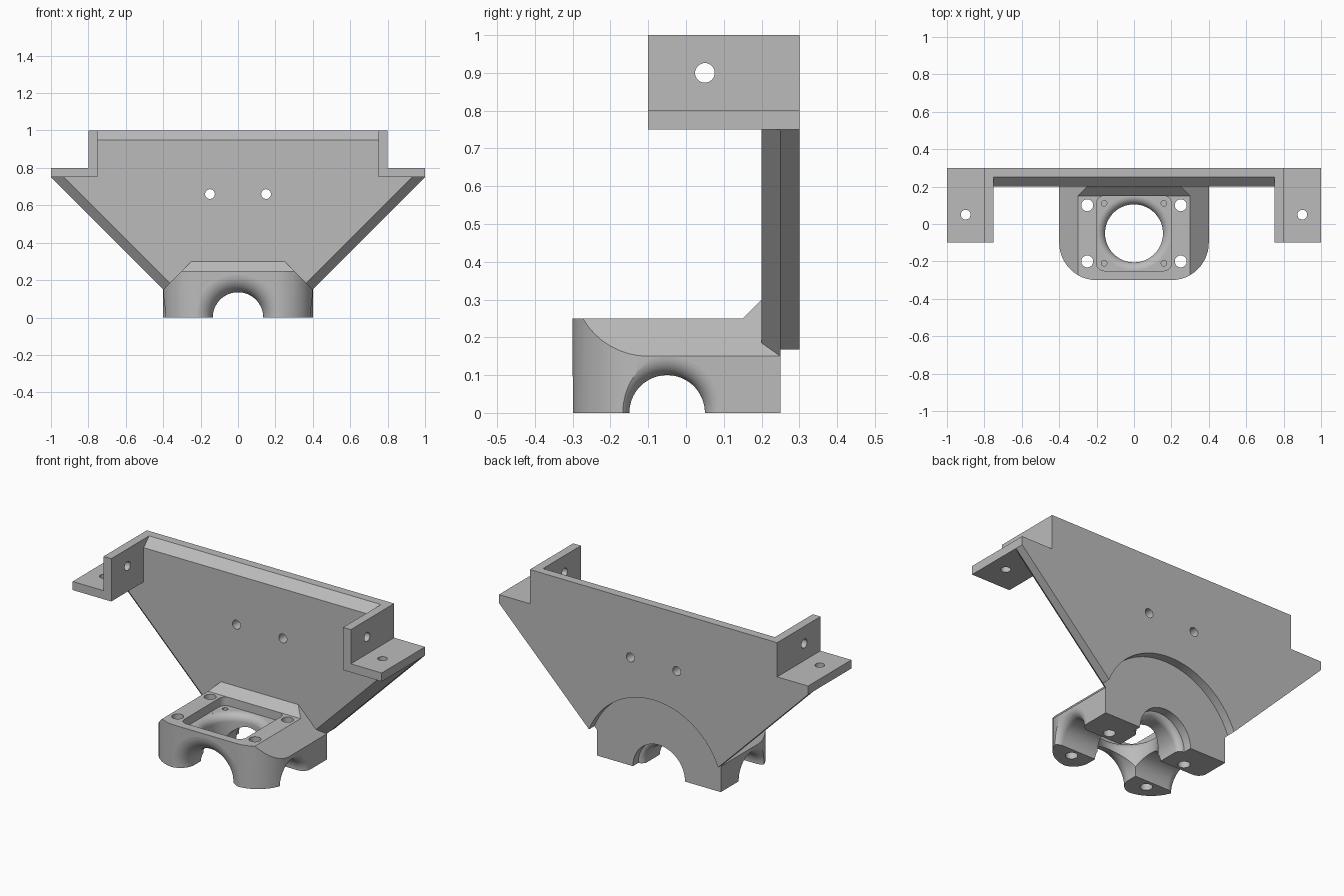
import bpy, bmesh
from math import sin, cos, pi, radians

cube = bpy.data.objects.get("Cube")
if cube:
    bpy.data.objects.remove(cube, do_unlink=True)

grey = bpy.data.materials.new("plain grey")
grey.use_nodes = True
colour = (0.5, 0.5, 0.5, 1)
grey.diffuse_color = colour
grey.node_tree.nodes["Principled BSDF"].inputs["Base Color"].default_value = colour

# Order in which (u, v, height) become x, y, z for each axis
AXES = {"X": lambda u, v, h: (h, u, v),
        "Y": lambda u, v, h: (u, h, v),
        "Z": lambda u, v, h: (u, v, h)}


def loft(name, sections, axis):
    """Solid through matching outlines, given as (height, points)."""
    bm = bmesh.new()
    rings = [[bm.verts.new(AXES[axis](u, v, h)) for u, v in pts] for h, pts in sections]
    n = len(rings[0])
    for a, b in zip(rings, rings[1:]):
        for i in range(n):
            j = (i + 1) % n
            bm.faces.new((a[i], a[j], b[j], b[i]))
    bm.faces.new(rings[0])
    bm.faces.new(rings[-1])
    bmesh.ops.recalc_face_normals(bm, faces=bm.faces)
    mesh = bpy.data.meshes.new(name)
    bm.to_mesh(mesh)
    bm.free()
    mesh.materials.append(grey)
    ob = bpy.data.objects.new(name, mesh)
    bpy.context.collection.objects.link(ob)
    return ob


def prism(name, pts, axis, low, high):
    return loft(name, [(low, pts), (high, pts)], axis)


def lathe(name, profile, axis, cu=0, cv=0, steps=64):
    """Round solid from (radius, height) pairs."""
    turn = [2 * pi * i / steps for i in range(steps)]
    return loft(name, [(h, [(cu + r * cos(t), cv + r * sin(t)) for t in turn])
                       for r, h in profile], axis)


def rect(u0, u1, v0, v1):
    return [(u0, v0), (u1, v0), (u1, v1), (u0, v1)]


def rounded(u0, u1, v0, v1, r, steps=12):
    pts = []
    for k, (cu, cv) in enumerate(rect(u0 + r, u1 - r, v0 + r, v1 - r)):
        for i in range(steps + 1):
            t = pi + (k + i / steps) * pi / 2
            pts.append((cu + r * cos(t), cv + r * sin(t)))
    return pts


def mouth(throat, fillet, end, extra, steps=12):
    """Flared mouth of a bore, opening at height end."""
    pts = []
    for i in range(steps + 1):
        t = radians(88) * i / steps
        pts.append((throat + fillet * (1 - cos(t)), end - fillet * (1 - sin(t))))
    return pts + [(pts[-1][0], end + extra)]


def combine(target, tool, operation):
    mod = target.modifiers.new(tool.name, "BOOLEAN")
    mod.object, mod.operation, mod.solver = tool, operation, "EXACT"
    bpy.context.view_layer.update()
    graph = bpy.context.evaluated_depsgraph_get()
    mesh = bpy.data.meshes.new_from_object(target.evaluated_get(graph))
    target.modifiers.clear()
    target.data = mesh
    bpy.data.objects.remove(tool, do_unlink=True)


def mirrored(half):
    return half + [(-x, z) for x, z in reversed(half)]


# Back plate with bevelled top and sloping edges
front = mirrored([(.33, .15), (.93, .75), (.93, .8), (.8, .8), (.8, .95)])
full = mirrored([(.4, .15), (1, .75), (1, .8), (.8, .8), (.8, 1)])
bracket = loft("mounting_bracket", [(.2, front), (.25, full), (.3, full)], "Y")

# Round recess in the rear of the plate
combine(bracket, lathe("rear_recess", [(.45, .25), (.45, .4)], "Y", steps=96), "DIFFERENCE")

# Base block: side profile trimmed by a rounded footprint and sloping shoulders
side = [(-.4, 0), (.25, 0), (.25, .3), (.2, .3), (.15, .25), (-.4, .25)]
base = prism("base_block", side, "X", -.5, .5)
combine(base, prism("footprint", rounded(-.4, .4, -.3, .6, .2), "Z", -.1, .4), "INTERSECT")
combine(base, prism("shoulders", [(-.65, -.1), (.65, -.1), (.05, .5), (-.05, .5)],
                    "Y", -.5, .5), "INTERSECT")
combine(bracket, base, "UNION")

# Angled ears at both ends
ear = [(.75, .75), (1, .75), (1, .8), (.8, .8), (.8, 1), (.75, 1)]
for s in (-1, 1):
    combine(bracket, prism("ear", [(s * x, z) for x, z in ear], "Y", -.1, .3), "UNION")

# Pocket and bores through the base
cy = -.05
cutters = [
    prism("pocket", rounded(-.2, .2, -.25, .15, .04), "Z", .2, .4),
    lathe("vertical_bore", [(.155, -.1)] + mouth(.155, .044, .2, .02), "Z", 0, cy),
]
flare = [(r, -h) for r, h in reversed(mouth(.135, .095, .3, .1))]
rear = [(r, h) for r, h in mouth(.135, .035, .2, .2)]
cutters.append(lathe("lengthwise_bore", flare + rear, "Y"))
end = mouth(.1, .05, .4, .1)
cutters.append(lathe("cross_bore", [(r, -h) for r, h in reversed(end)] + end, "X", cy, 0))

# Screw holes
for s in (-1, 1):
    for y in (.1, -.2):
        cutters.append(lathe("leg_hole", [(.032, -.1), (.032, .4)], "Z", s * .25, y, 32))
    for y in (.11, -.21):
        cutters.append(lathe("pocket_hole", [(.015, .1), (.015, .3)], "Z", s * .16, y, 20))
    cutters.append(lathe("plate_hole", [(.026, .1), (.026, .4)], "Y", s * .15, .66, 32))
    cutters.append(lathe("ear_hole", [(.026, .7), (.026, .85)], "Z", s * .9, .05, 32))
    cutters.append(lathe("ear_side_hole", [(.026, s * .7), (.026, s * .85)], "X", .05, .9, 32))
for cutter in cutters:
    combine(bracket, cutter, "DIFFERENCE")

# Smooth rounded surfaces, crisp edges
bpy.ops.object.select_all(action="DESELECT")
bracket.select_set(True)
bpy.context.view_layer.objects.active = bracket
bpy.ops.object.shade_smooth_by_angle(angle=radians(25))
